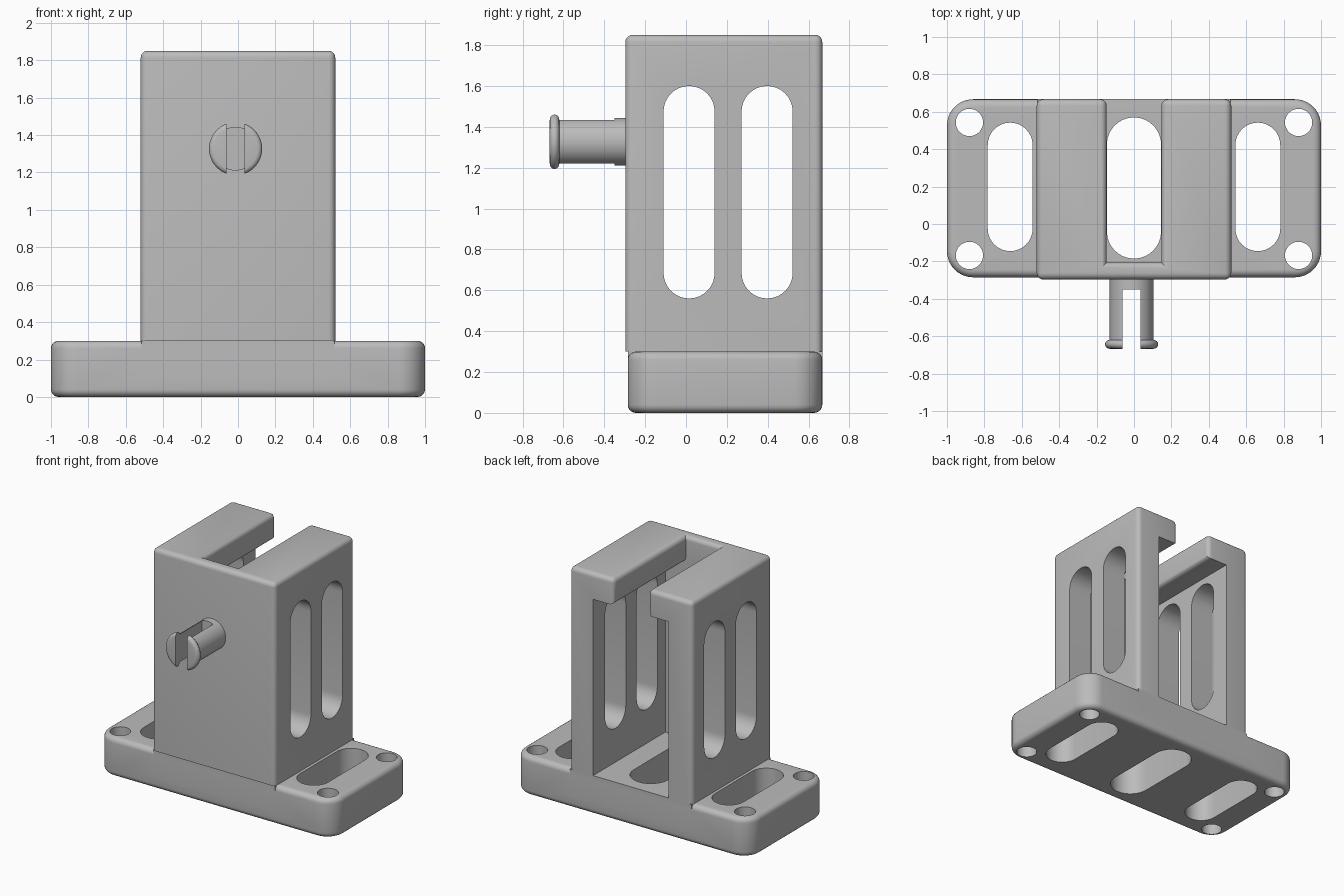
import bpy, bmesh, math

if "Cube" in bpy.data.objects:
    bpy.data.objects.remove(bpy.data.objects["Cube"], do_unlink=True)

grey = bpy.data.materials.new("plain_grey")
grey.use_nodes = True
colour = (0.5, 0.5, 0.5, 1)
grey.diffuse_color = colour
grey.node_tree.nodes["Principled BSDF"].inputs["Base Color"].default_value = colour

FRONT, BACK, DECK, TOP = -0.297, 0.667, 0.3, 1.85


def make(name, bm):
    bmesh.ops.recalc_face_normals(bm, faces=bm.faces)
    mesh = bpy.data.meshes.new(name)
    bm.to_mesh(mesh)
    bm.free()
    mesh.materials.append(grey)
    obj = bpy.data.objects.new(name, mesh)
    bpy.context.collection.objects.link(obj)
    return obj


def box_bm(x0, x1, y0, y1, z0, z1):
    bm = bmesh.new()
    bmesh.ops.create_cube(bm, size=1)
    for v in bm.verts:
        v.co.x = x1 if v.co.x > 0 else x0
        v.co.y = y1 if v.co.y > 0 else y0
        v.co.z = z1 if v.co.z > 0 else z0
    return bm


def box(name, *limits):
    return make(name, box_bm(*limits))


def prism(name, outline, place, low, high):
    """Extrude a closed outline; place(u, v, w) maps it into space."""
    bm = bmesh.new()
    face = bm.faces.new([bm.verts.new(place(u, v, low)) for u, v in outline])
    ext = bmesh.ops.extrude_face_region(bm, geom=[face])["geom"]
    shift = bm.verts.new(place(0, 0, high)).co - bm.verts.new(place(0, 0, low)).co
    bmesh.ops.translate(bm, vec=shift, verts=[g for g in ext if isinstance(g, bmesh.types.BMVert)])
    bmesh.ops.delete(bm, geom=[v for v in bm.verts if not v.link_edges], context="VERTS")
    return make(name, bm)


def stadium(u, radius, v0, v1, steps=16):
    pts = []
    for centre, start in ((v1 - radius, 0), (v0 + radius, math.pi)):
        for i in range(steps + 1):
            a = start + math.pi * i / steps
            pts.append((u + radius * math.cos(a), centre + radius * math.sin(a)))
    return pts


def circle(u, v, radius, steps=32):
    return [(u + radius * math.cos(math.tau * i / steps),
             v + radius * math.sin(math.tau * i / steps)) for i in range(steps)]


def combine(obj, tools, operation="DIFFERENCE"):
    bpy.context.view_layer.objects.active = obj
    for tool in tools:
        mod = obj.modifiers.new("join", "BOOLEAN")
        mod.operation, mod.solver, mod.object = operation, "EXACT", tool
        bpy.ops.object.modifier_apply(modifier=mod.name)
        bpy.data.objects.remove(tool, do_unlink=True)


def round_edges(bm, rule, radius, segments):
    edges = [e for e in bm.edges if rule(*(v.co for v in e.verts))]
    bmesh.ops.bevel(bm, geom=edges, offset=radius, segments=segments, profile=0.5,
                    affect="EDGES", clamp_overlap=True)


def smooth(obj):
    bpy.ops.object.select_all(action="DESELECT")
    obj.select_set(True)
    bpy.context.view_layer.objects.active = obj
    bpy.ops.object.shade_smooth_by_angle(angle=math.radians(30))


def near(a, b):
    return abs(a - b) < 0.001


def upright(a, b):
    return near(a.x, b.x) and near(a.y, b.y)


def along_z(u, v, w):
    return (u, v, w)


def along_x(u, v, w):
    return (w, u, v)


# Base plate with rounded corners and softened rims
bm = box_bm(-1, 1, -0.285, BACK, 0, DECK)
round_edges(bm, upright, 0.14, 10)
round_edges(bm, lambda a, b: near(a.z, b.z) and (near(a.z, 0) or near(a.z, DECK)), 0.04, 5)
base = make("base_plate", bm)
combine(base, [box("infill", -0.515, 0.515, -0.285, BACK, 0.1, DECK)], "UNION")

# Slots and screw holes through the base
cuts = [prism("slot_cut", stadium(0, 0.145, -0.185, 0.57), along_z, -0.1, 0.5)]
for side in (-1, 1):
    cuts.append(prism("slot_cut", stadium(side * 0.662, 0.12, -0.145, 0.542), along_z, -0.1, 0.5))
    for y in (-0.168, 0.543):
        cuts.append(prism("hole_cut", circle(side * 0.88, y, 0.073), along_z, -0.1, 0.5))
combine(base, cuts)
smooth(base)

# Tower: open-backed housing with two inward lips along the top
tower = box("tower", -0.52, 0.52, FRONT, BACK, DECK, TOP)
combine(tower, [box("cavity_cut", -0.32, 0.32, -0.206, 1, 0, 1.65),
                box("gap_cut", -0.146, 0.146, -0.206, 1, 1.5, 2)])
bm = bmesh.new()
bm.from_mesh(tower.data)
bmesh.ops.dissolve_limit(bm, angle_limit=0.01, verts=bm.verts, edges=bm.edges)


def tower_rim(a, b):
    top = near(a.z, TOP) and near(b.z, TOP)
    corner = upright(a, b) and near(abs(a.x), 0.52)
    lip = upright(a, b) and near(abs(a.x), 0.146) and near(a.y, BACK)
    under = near(a.z, 1.65) and near(b.z, 1.65) and near(abs(a.x), 0.146) and near(a.x, b.x)
    return top or corner or lip or under


round_edges(bm, tower_rim, 0.035, 5)
bm.to_mesh(tower.data)
bm.free()

# Tall slots through both side walls
combine(tower, [prism("wall_cut", stadium(y, 0.125, 0.56, 1.6), along_x, -1, 1)
                for y in (0.015, 0.397)])
smooth(tower)

# Split snap peg: a lathed profile (radius, y) with a rounded end flange
px, pz, end = -0.013, 1.327, -0.667
profile = [(0, -0.25), (0.117, -0.25), (0.117, -0.62)]
for i in range(9):
    a = math.pi * i / 8
    profile.append((0.117 + 0.025 * math.sin(a), end + 0.0235 * (1 + math.cos(a))))
profile.append((0, end))
bm = bmesh.new()
verts = [bm.verts.new((px + r, y, pz)) for r, y in profile]
edges = [bm.edges.new(pair) for pair in zip(verts, verts[1:])]
bmesh.ops.spin(bm, geom=verts + edges, cent=(px, 0, pz), axis=(0, 1, 0),
               angle=math.tau, steps=48, use_duplicate=False)
bmesh.ops.remove_doubles(bm, verts=bm.verts, dist=0.0005)
peg = make("snap_peg", bm)
combine(peg, [box("slit_cut", px - 0.048, px + 0.048, -1, -0.35, 1, 1.7)])
smooth(peg)
